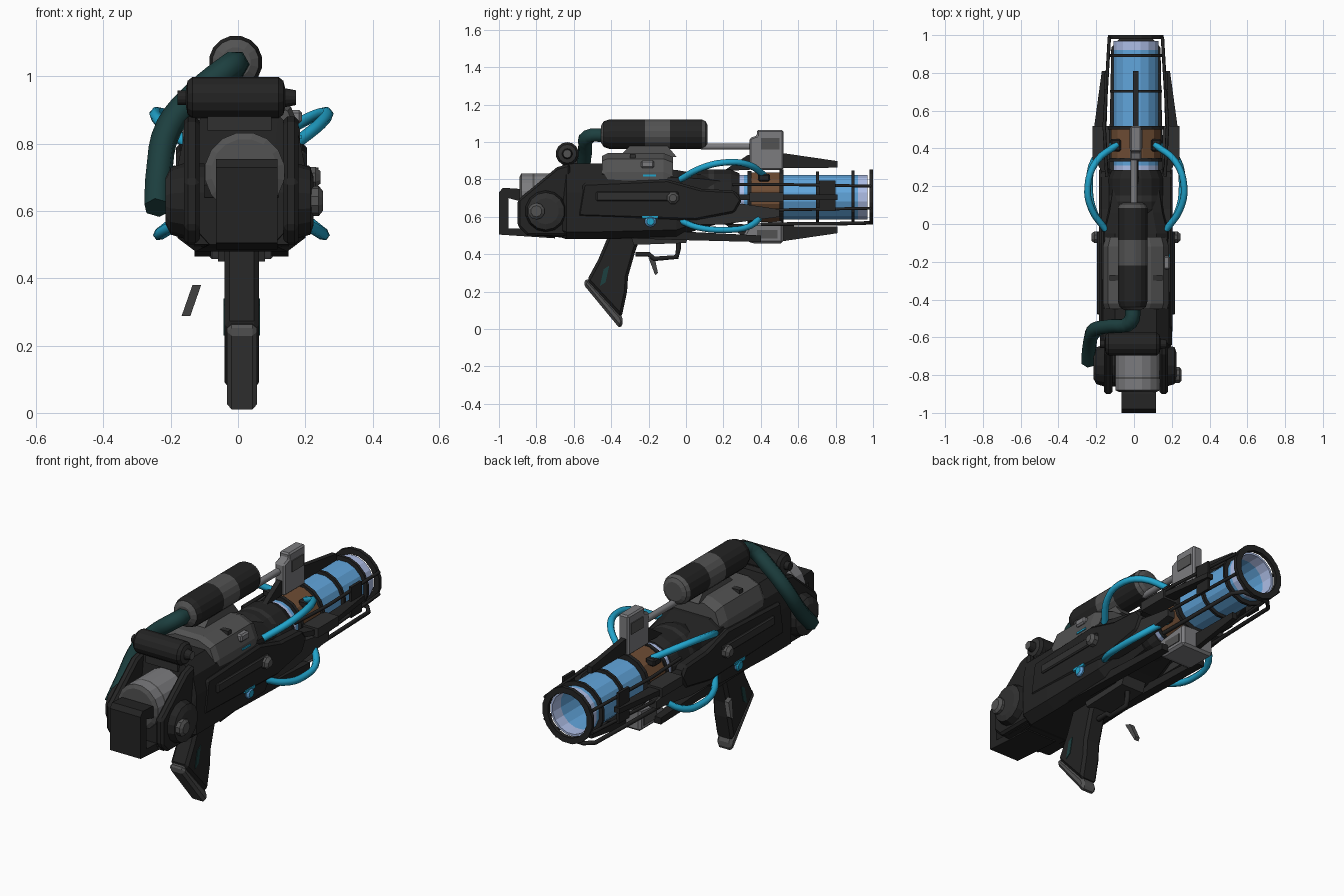
import bpy, bmesh, math
from mathutils import Vector, Matrix

if "Cube" in bpy.data.objects:
    bpy.data.objects.remove(bpy.data.objects["Cube"])

X0, ZB = 0.01, 0.705            # barrel axis
COL = {"black": (.017, .017, .017), "charcoal": (.03, .03, .03), "grey": (.085, .085, .085),
       "light_grey": (.2, .2, .21), "teal": (.012, .05, .05), "cyan": (.015, .37, .6),
       "glass_blue": (.12, .38, .72), "pale_blue": (.45, .55, .85), "copper": (.16, .075, .035)}
MATS = {}
for k, c in COL.items():
    MATS[k] = bpy.data.materials.new(k)
    MATS[k].diffuse_color = (*c, 1)


def make(name, verts, faces, mats, idx=None, bevel=0):
    """Mesh object from generated vertices; normals are made consistent."""
    me = bpy.data.meshes.new(name)
    me.from_pydata(verts, [], faces)
    for m in mats:
        me.materials.append(MATS[m])
    if idx:
        me.polygons.foreach_set("material_index", idx)
    bm = bmesh.new()
    bm.from_mesh(me)
    bmesh.ops.recalc_face_normals(bm, faces=bm.faces)
    bm.to_mesh(me)
    bm.free()
    ob = bpy.data.objects.new(name, me)
    bpy.context.collection.objects.link(ob)
    if bevel:
        b = ob.modifiers.new("bevel", "BEVEL")
        b.width, b.segments = bevel, 1
    return ob


def prism(name, poly, x0, x1, mat, bevel=0):
    """Side profile (y, z) extruded across x."""
    n = len(poly)
    v = [(x, *p) for x in (x0, x1) for p in poly]
    f = [tuple(range(n)), tuple(range(n, 2 * n))]
    f += [(i, (i + 1) % n, n + (i + 1) % n, n + i) for i in range(n)]
    return make(name, v, f, [mat], bevel=bevel)


def box(name, x, y, z, mat, bevel=0):
    return prism(name, [(y[0], z[0]), (y[1], z[0]), (y[1], z[1]), (y[0], z[1])], x[0], x[1], mat, bevel)


def lathe(name, prof, org, axis="Y", n=16, closed=False):
    """Revolve (t, r, material) points around an axis through org; material colours the next band."""
    mats = list(dict.fromkeys(p[2] for p in prof))
    v, f, idx, m = [], [], [], len(prof)
    for t, r, _ in prof:
        for k in range(n):
            a = 2 * math.pi * (k + .5) / n
            u, w = r * math.cos(a), r * math.sin(a)
            v.append((org[0] + u, t, org[2] + w) if axis == "Y" else (t, org[1] + u, org[2] + w))
    for i in range(m if closed else m - 1):
        for k in range(n):
            a, b, j = i * n, ((i + 1) % m) * n, (k + 1) % n
            f.append((a + k, a + j, b + j, b + k))
            idx.append(mats.index(prof[i][2]))
    if not closed:
        f += [tuple(range(n)), tuple(range((m - 1) * n, m * n))]
        idx += [mats.index(prof[0][2]), mats.index(prof[-1][2])]
    return make(name, v, f, mats, idx)


def ring(name, y0, y1, r0, r1, mat, n=16):
    return lathe(name, [(y0, r0, mat), (y0, r1, mat), (y1, r1, mat), (y1, r0, mat)], (X0, 0, ZB), n=n, closed=True)


def hose(name, pts, r, mat, smooth=True, res=1):
    cu = bpy.data.curves.new(name, "CURVE")
    cu.dimensions, cu.bevel_depth, cu.bevel_resolution, cu.use_fill_caps = "3D", r, res, True
    cu.resolution_u = 4
    sp = cu.splines.new("BEZIER" if smooth else "POLY")
    ps = sp.bezier_points if smooth else sp.points
    ps.add(len(pts) - 1)
    for p, c in zip(ps, pts):
        p.co = c if smooth else (*c, 1)
        if smooth:
            p.handle_left_type = p.handle_right_type = "AUTO"
    cu.materials.append(MATS[mat])
    ob = bpy.data.objects.new(name, cu)
    bpy.context.collection.objects.link(ob)
    return ob


def loft(name, secs, mat):
    """Hull from sections (y, half width, bottom, shoulder, top, top half width)."""
    v, f = [], []
    for y, w, b, s, t, tw in secs:
        half = [(w * .72, b), (w, b + .04), (w, s), ((w + tw) / 2 + .02, (s + t) / 2 + .02), (tw, t)]
        v += [(X0 + x, y, z) for x, z in half] + [(X0 - x, y, z) for x, z in half[::-1]]
    for i in range(len(secs) - 1):
        f += [(i * 10 + k, i * 10 + (k + 1) % 10, i * 10 + 10 + (k + 1) % 10, i * 10 + 10 + k) for k in range(10)]
    f += [tuple(range(10)), tuple(range(len(v) - 10, len(v)))]
    return make(name, v, f, [mat])


# Main hull and its grey top cover
loft("hull", [(-.86, .13, .50, .6, .64, .09), (-.67, .16, .49, .62, .68, .09), (-.64, .19, .48, .73, .885, .11),
              (-.45, .19, .48, .73, .885, .11), (-.05, .185, .49, .73, .85, .11), (.06, .15, .53, .74, .83, .09),
              (.2, .12, .57, .74, .8, .08)], "black")
loft("top_cover", [(-.45, .165, .72, .83, .925, .07), (-.42, .175, .72, .84, .94, .08),
                   (-.12, .175, .72, .84, .94, .08), (-.07, .16, .72, .82, .92, .07)], "grey")
box("cover_rib", (-.13, .15), (-.3, -.27), (.80, .935), "charcoal")
box("cover_latch", (.11, .19), (-.24, -.17), (.86, .9), "light_grey", .008)
box("cover_light", (.184, .19), (-.23, -.16), (.815, .825), "cyan")
prism("canister_mount", [(-.36, .92), (-.05, .92), (-.1, .98), (-.3, .98)], -.04, .04, "grey")

# Rear grey housing, stock frame
lathe("rear_housing", [(-.89, .10, "grey"), (-.88, .12, "light_grey"), (-.82, .12, "grey"),
                       (-.81, .12, "light_grey"), (-.6, .12, "grey")], (X0 + .01, 0, .715))
prism("stock_top", [(-1, .72), (-.98, .755), (-.9, .75), (-.8, .72), (-.8, .66), (-.95, .70)], -.066, .117, "black")
prism("stock_back", [(-1, .51), (-.95, .51), (-.95, .73), (-.98, .755), (-1, .73)], -.066, .117, "black")
prism("stock_bottom", [(-1, .505), (-.7, .485), (-.7, .53), (-1, .54)], -.066, .117, "black")

# Cross drum with end caps and knob
lathe("cross_drum_left", [(-.215, .07, "charcoal"), (-.2, .10, "black"), (-.16, .112, "black"), (-.1, .112, "black")],
      (0, -.75, .63), "X", 14)
lathe("cross_drum_right", [(.12, .112, "black"), (.175, .112, "black"), (.215, .10, "charcoal"), (.225, .07, "charcoal")],
      (0, -.75, .63), "X", 14)
lathe("drum_knob", [(.2, .045, "grey"), (.24, .045, "grey"), (.252, .03, "grey")], (0, -.8, .63), "X", 10)

# Transverse top cylinder
lathe("cross_cylinder", [(-.18, .022, "black"), (-.155, .022, "charcoal"), (-.15, .05, "black"), (-.135, .062, "black"),
                         (.12, .062, "black"), (.135, .05, "charcoal"), (.14, .028, "black"), (.172, .022, "grey")],
      (0, -.635, .937), "X", 14)
box("cross_cylinder_mount", (-.09, .1), (-.66, -.58), (.84, .91), "charcoal")

# Gas canister with grey band, dark teal supply hose
lathe("gas_canister", [(-.455, .045, "grey"), (-.44, .07, "black"), (-.41, .08, "black"), (-.22, .08, "grey"),
                       (-.085, .08, "black"), (.085, .08, "grey"), (.105, .07, "grey"), (.115, .05, "grey")], (-.007, 0, 1.042))
hose("supply_hose", [(-.005, -.43, 1.035), (-.02, -.52, 1.03), (-.12, -.54, .95), (-.205, -.56, .85),
                     (-.235, -.64, .71), (-.24, -.73, .61)], .041, "teal")

# Barrel: sleeve, copper block, open glass tube
lathe("barrel_sleeve", [(.02, .13, "black"), (.08, .15, "black"), (.12, .15, "charcoal"), (.15, .15, "black"),
                        (.24, .15, "black"), (.285, .13, "charcoal")], (X0, 0, ZB))
lathe("glass_tube", [(.27, .108, "pale_blue"), (.27, .122, "pale_blue"), (.31, .122, "glass_blue"),
                     (.92, .122, "pale_blue"), (.97, .122, "pale_blue"), (.97, .11, "pale_blue"),
                     (.9, .11, "glass_blue")], (X0, 0, ZB), closed=True)
lathe("glass_floor", [(.4, .11, "glass_blue"), (.42, .11, "pale_blue"), (.44, .06, "pale_blue")], (X0, 0, ZB))
ring("copper_block", .345, .505, .11, .137, "copper", 12)
for i, (a, b, r) in enumerate([(.33, .35, .142), (.5, .52, .15), (.695, .71, .14), (.885, .9, .145), (.98, 1, .15)]):
    ring(f"cage_ring_{i}", a, b, .118, r, "black")

# Cage rods around the glass, U-shaped rod under the muzzle
for i, deg in enumerate((25, 155, 205, 335)):
    c, s = math.cos(math.radians(deg)), math.sin(math.radians(deg))
    hose(f"cage_rod_{i}", [(X0 + .17 * c, .25, ZB + .16 * s), (X0 + .185 * c, .52, ZB + .16 * s),
                           (X0 + .155 * c, .99, ZB + .14 * s)], .009, "black", False)
hose("muzzle_under_rod", [(X0 - .13, .4, .56), (X0 - .12, .93, .565), (X0 - .08, .975, .568), (X0 + .08, .975, .568),
                          (X0 + .12, .93, .565), (X0 + .13, .4, .56)], .011, "black", False)
hose("sight_rod", [(0, .08, .975), (0, .36, .975)], .018, "light_grey", False)

# Top sight fin, and the lower block under the barrel
prism("top_fin", [(.34, .85), (.34, 1.02), (.38, 1.035), (.38, 1.065), (.52, 1.065), (.52, .85)], -.02, .04, "light_grey", .008)
prism("top_fin_panel", [(.4, .96), (.4, 1.02), (.5, 1.02), (.5, .96)], -.025, .045, "grey")
prism("lower_block", [(.3, .49), (.34, .56), (.52, .58), (.52, .458), (.35, .458)], X0 - .1, X0 + .1, "light_grey", .012)
prism("lower_block_panel", [(.38, .485), (.38, .53), (.49, .53), (.49, .485)], X0 - .104, X0 + .104, "grey")

# Four long dark spikes around the barrel
for i, r in enumerate((.235, .22, .235, .22)):
    o = prism(f"spike_{i}", [(.2, .14), (.33, r - .01), (.52, r), (.81, r * .82), (.81, r * .82 - .035), (.52, .155)],
              -.014, .014, "black")
    o.matrix_world = Matrix.Translation((X0, 0, ZB)) @ Matrix.Rotation(math.pi / 2 * i, 4, "Y")

# Mirrored side parts
for s, side in ((1, "right"), (-1, "left")):
    def X(a): return X0 + s * a
    prism(side + "_rear_cheek", [(-.9, .55), (-.9, .69), (-.69, .865), (-.62, .885), (-.62, .5), (-.85, .5)],
          X(.125), X(.17), "black", .012)
    prism(side + "_side_plate", [(-.58, .6), (-.55, .78), (-.1, .8), (.08, .75), (.26, .74), (.3, .69), (.26, .62),
                                 (.05, .58)], X(.13), X(.195), "black", .012)
    box(side + "_side_slot", (X(.19), X(.207)), (-.48, -.04), (.685, .735), "charcoal", .006)
    prism(side + "_lower_rail", [(-.85, .5), (0, .475), (.4, .465), (.4, .5), (0, .52), (-.85, .54)],
          X(.09), X(.14), "black")
    prism(side + "_front_arm", [(.0, .56), (.0, .64), (.3, .67), (.5, .64), (.5, .6), (.2, .56)],
          X(.14), X(.185), "charcoal")
    prism(side + "_fin", [(.34, .68), (.34, .73), (.52, .73), (.52, .68)], X(.14), X(.23), "charcoal")
    prism(side + "_muzzle_plate", [(.71, .63), (.8, .63), (.8, .795), (.71, .795)], X(.155), X(.17), "black")
    lathe(side + "_bolt", sorted([(X(.17), .034, "grey"), (X(.22), .034, "grey"), (X(.235), .02, "grey")]),
          (0, -.07, .7), "X", 8)
    lathe(side + "_blue_cell", sorted([(X(.13), .03, "glass_blue"), (X(.195), .03, "glass_blue"), (X(.205), .02, "cyan")]),
          (0, -.19, .575), "X", 10)
    box(side + "_cell_cap", (X(.15), X(.2)), (-.235, -.15), (.59, .605), "cyan")
    # Cyan coolant hoses, upper and lower, with fittings on the copper block
    hose(side + "_upper_hose", [(X(.16), -.03, .8), (X(.235), .08, .86), (X(.255), .2, .89), (X(.21), .33, .88),
                                (X(.1), .42, .82)], .018, "cyan")
    hose(side + "_lower_hose", [(X(.16), -.03, .58), (X(.22), .06, .545), (X(.245), .2, .53), (X(.22), .34, .55),
                                (X(.12), .42, .63)], .018, "cyan")
    for z0, z1, tag in ((.79, .83, "upper"), (.62, .65, "lower")):
        box(f"{side}_{tag}_fitting", (X(.08), X(.135)), (.385, .45), (z0, z1), "black", .008)

# Pistol grip with grey butt cap
prism("grip", [(-.415, .5), (-.24, .5), (-.27, .42), (-.31, .28), (-.315, .2), (-.345, .06), (-.53, .26), (-.47, .37)],
      -.04, .063, "black", .015)
prism("grip_cap", [(-.55, .24), (-.53, .275), (-.345, .07), (-.333, .04), (-.352, 0)], -.033, .057, "grey", .014)
prism("grip_inlay", [(-.46, .23), (-.44, .32), (-.41, .34), (-.43, .25)], -.043, .066, "teal")

# Trigger guard and the loose trigger piece beside it
hose("trigger_guard", [(X0, -.27, .4), (X0, -.2, .4), (X0, -.17, .375), (X0, -.05, .385), (X0, -.04, .43),
                       (X0, -.04, .5)], .015, "black", False)
prism("guard_base", [(-.28, .45), (0, .46), (.02, .51), (-.3, .51)], -.06, .08, "charcoal")
trig = prism("trigger", [(-.2, .38), (-.165, .37), (-.15, .3), (-.165, .288)], -.013, .013, "grey")
for v in trig.data.vertices:
    v.co.x += -.14 + (v.co.z - .33) * .35

for m in bpy.data.materials:
    if m.users and not m.is_grease_pencil:
        m.use_nodes = True
        m.node_tree.nodes["Principled BSDF"].inputs["Base Color"].default_value = m.diffuse_color
